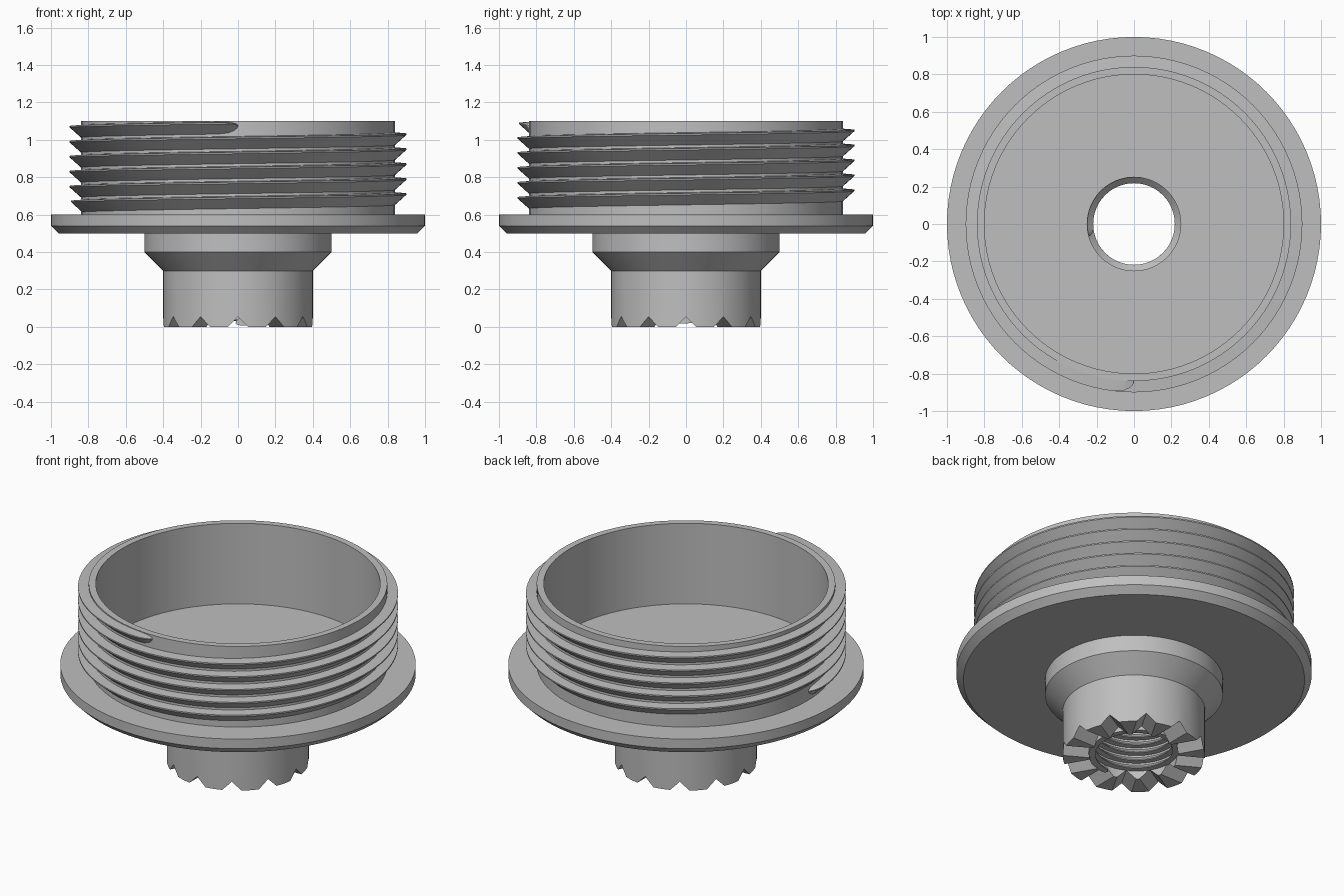
import bpy, bmesh, math
from mathutils import Matrix

if "Cube" in bpy.data.objects:
    bpy.data.objects.remove(bpy.data.objects["Cube"])

SEG = 96
grey = bpy.data.materials.new("light grey")
grey.diffuse_color = (0.52, 0.52, 0.52, 1)
grey.use_nodes = True
grey.node_tree.nodes["Principled BSDF"].inputs["Base Color"].default_value = grey.diffuse_color


def make(name, bm):
    bmesh.ops.recalc_face_normals(bm, faces=bm.faces[:])
    mesh = bpy.data.meshes.new(name)
    bm.to_mesh(mesh)
    bm.free()
    mesh.materials.append(grey)
    ob = bpy.data.objects.new(name, mesh)
    bpy.context.scene.collection.objects.link(ob)
    return ob


def smooth(ob):
    bpy.ops.object.select_all(action='DESELECT')
    ob.select_set(True)
    bpy.context.view_layer.objects.active = ob
    bpy.ops.object.shade_smooth_by_angle(angle=math.radians(25))


def skin(bm, rings, closed):
    """Join successive closed sections with quads."""
    n = len(rings[0])
    for i in range(len(rings) if closed else len(rings) - 1):
        a, b = rings[i], rings[(i + 1) % len(rings)]
        for j in range(n):
            k = (j + 1) % n
            bm.faces.new((a[j], b[j], b[k], a[k]))


def lathe(name, profile):
    bm = bmesh.new()
    rings = []
    for i in range(SEG):
        a = 2 * math.pi * i / SEG
        rings.append([bm.verts.new((r * math.cos(a), r * math.sin(a), z)) for r, z in profile])
    skin(bm, rings, True)
    return make(name, bm)


def thread(name, section, root, z0, pitch, start, turns, fade):
    """Sweep a section of (radial offset, height) points along a helix with faded ends."""
    bm = bmesh.new()
    steps = int(turns * SEG)
    total = turns * 360
    degs = {total * i / steps for i in range(steps + 1)}
    for f in (0.05, 0.2, 0.5):
        degs |= {fade * f, total - fade * f}
    mid = sum(z for _, z in section) / len(section)
    rings = []
    for d in sorted(degs):
        t = min(1, d / fade, (total - d) / fade)
        s = max(0.03, math.sqrt(max(0, 1 - (1 - t) ** 2)))
        a = math.radians(start + d)
        zc = z0 + pitch * d / 360
        ring = []
        for dr, dz in section:
            r = root + dr * s
            ring.append(bm.verts.new((r * math.cos(a), r * math.sin(a), zc + mid + (dz - mid) * s)))
        rings.append(ring)
    skin(bm, rings, False)
    bm.faces.new(rings[0])
    bm.faces.new(rings[-1])
    ob = make(name, bm)
    smooth(ob)
    return ob


# Cup, flange and stepped hub turned as one hollow body
body = lathe("cap_body", [
    (0.25, 0.0), (0.40, 0.0), (0.40, 0.30), (0.50, 0.40), (0.50, 0.50),
    (0.96, 0.50), (1.0, 0.54), (1.0, 0.60), (0.84, 0.60), (0.84, 1.10),
    (0.80, 1.10), (0.80, 0.60), (0.25, 0.60)])

# Twelve V notches in the hub's lower rim, cut by six bars across it
for i in range(6):
    bm = bmesh.new()
    ends = [[bm.verts.new((x, y, z)) for y, z in ((-0.075, -0.02), (0.075, -0.02), (0, 0.055))]
            for x in (-0.5, 0.5)]
    skin(bm, ends, False)
    bm.faces.new(ends[0])
    bm.faces.new(ends[1])
    bm.transform(Matrix.Rotation(math.radians(30 * i), 4, 'Z'))
    bar = make("notch_cutter", bm)
    bar.hide_render = True
    mod = body.modifiers.new("notch", 'BOOLEAN')
    mod.operation = 'DIFFERENCE'
    mod.solver = 'EXACT'
    mod.object = bar
    bpy.context.view_layer.objects.active = body
    bpy.ops.object.modifier_apply(modifier=mod.name)
    bpy.data.objects.remove(bar)
smooth(body)

# Outer buttress thread around the cup, running out at the front
thread("outer_thread", [(-0.005, -0.062), (0.06, -0.004), (0.06, 0.004), (-0.005, 0.009)],
       0.84, 0.67, 0.08, 180, 5.25, 7)

# Finer inner thread lining the bore
thread("inner_thread", [(0.005, -0.004), (-0.032, -0.002), (-0.032, 0.003), (0.005, 0.04)],
       0.25, 0.01, 0.05, 195 - 10.8 * 360, 10.8, 10)
